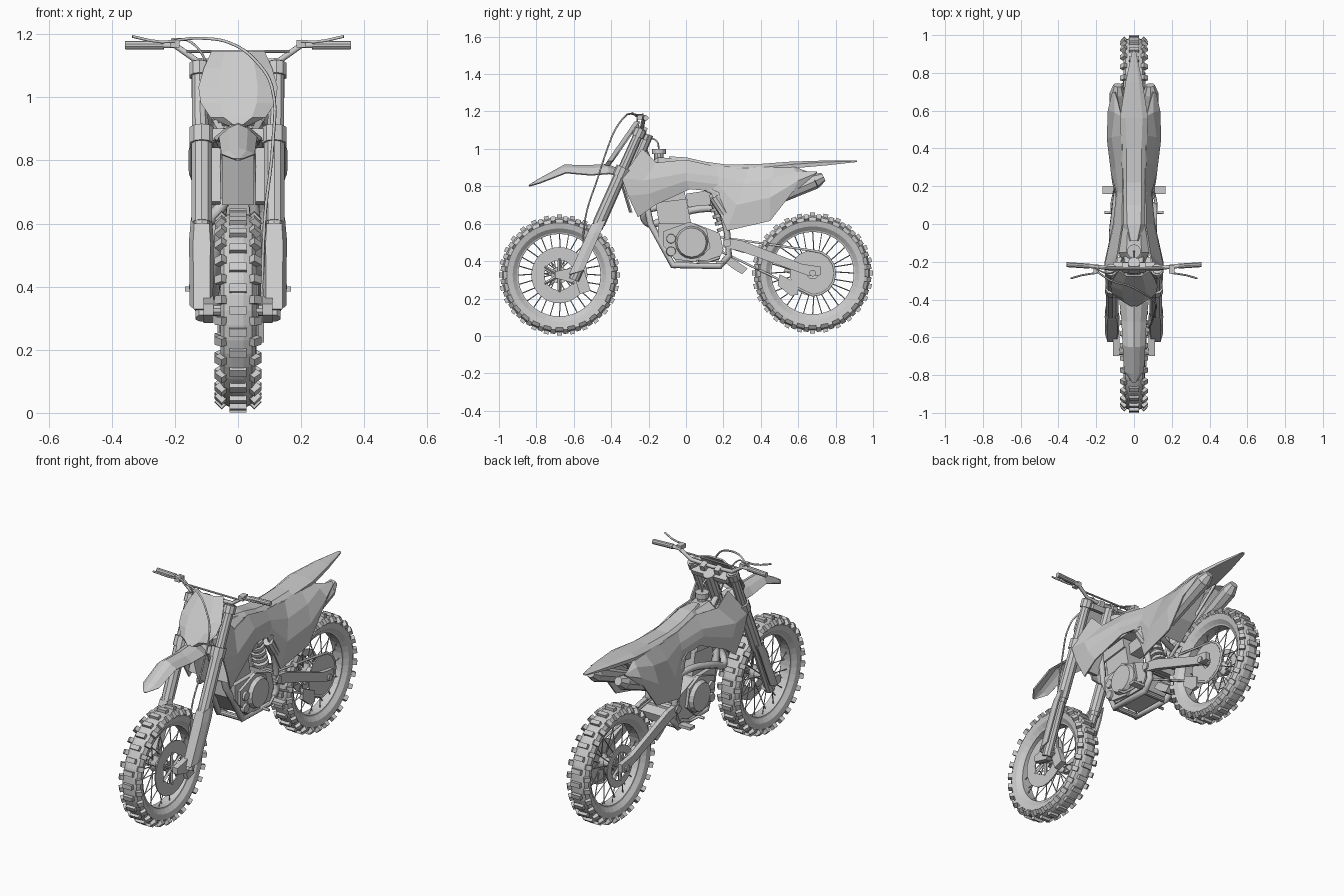
import bpy, bmesh, math
from mathutils import Vector, Matrix

def finish(bm, name, mirror=False, solid=0):
    bmesh.ops.recalc_face_normals(bm, faces=bm.faces)
    me = bpy.data.meshes.new(name)
    bm.to_mesh(me)
    bm.free()
    ob = bpy.data.objects.new(name, me)
    bpy.context.collection.objects.link(ob)
    if solid:
        m = ob.modifiers.new("thickness", 'SOLIDIFY')
        m.thickness, m.offset = solid, 0
    if mirror:
        ob.modifiers.new("mirror", 'MIRROR')
    return ob

def add_tube(bm, a, b, r1, r2=None, n=10):
    a, b = Vector(a), Vector(b)
    d = b - a
    M = Matrix.Translation((a + b) / 2) @ d.to_track_quat('Z', 'Y').to_matrix().to_4x4()
    bmesh.ops.create_cone(bm, cap_ends=True, segments=n, radius1=r1,
                          radius2=r1 if r2 is None else r2, depth=d.length, matrix=M)

def tube(name, a, b, r1, r2=None, n=10, mirror=False):
    bm = bmesh.new()
    add_tube(bm, a, b, r1, r2, n)
    return finish(bm, name, mirror)

def box(name, c, s, tilt=0, mirror=False):
    bm = bmesh.new()
    M = Matrix.Translation(c) @ Matrix.Rotation(tilt, 4, 'X') @ Matrix.Diagonal((*s, 1))
    bmesh.ops.create_cube(bm, size=1, matrix=M)
    return finish(bm, name, mirror)

def plate(name, yz, x0, x1, mirror=False):
    """Side outline extruded across x."""
    bm = bmesh.new()
    f = bm.faces.new([bm.verts.new((x0, y, z)) for y, z in yz])
    g = bmesh.ops.extrude_face_region(bm, geom=[f])['geom']
    bmesh.ops.translate(bm, vec=(x1 - x0, 0, 0), verts=[v for v in g if isinstance(v, bmesh.types.BMVert)])
    return finish(bm, name, mirror)

def grid(name, rows, mirror=False, solid=0.008, closed=False):
    """Skin through rows of points."""
    bm = bmesh.new()
    vs = [[bm.verts.new(p) for p in r] for r in rows]
    n = len(rows[0])
    for a, b in zip(vs, vs[1:]):
        for i in range(n if closed else n - 1):
            j = (i + 1) % n
            bm.faces.new((a[i], a[j], b[j], b[i]))
    if closed:
        bm.faces.new(vs[0])
        bm.faces.new(vs[-1])
    return finish(bm, name, mirror, solid)

def pipe(name, pts, r, mirror=False, smooth=False, cyclic=False):
    cu = bpy.data.curves.new(name, 'CURVE')
    cu.dimensions, cu.bevel_depth, cu.bevel_resolution = '3D', r, 1
    cu.use_fill_caps, cu.resolution_u = True, 5
    sp = cu.splines.new('BEZIER' if smooth else 'POLY')
    if smooth:
        sp.bezier_points.add(len(pts) - 1)
        for bp, p in zip(sp.bezier_points, pts):
            bp.co, bp.handle_left_type, bp.handle_right_type = p, 'AUTO', 'AUTO'
    else:
        sp.points.add(len(pts) - 1)
        for q, p in zip(sp.points, pts):
            q.co = (*p, 1)
    sp.use_cyclic_u = cyclic
    tmp = bpy.data.objects.new("tmp", cu)
    bm = bmesh.new()
    bm.from_mesh(bpy.data.meshes.new_from_object(tmp))
    bpy.data.objects.remove(tmp)
    return finish(bm, name, mirror)

def lathe(name, c, prof, n=40):
    """Closed (x, radius) profile turned about a wheel axle."""
    bm = bmesh.new()
    c = Vector(c)
    rings = [[bm.verts.new(c + Vector((x, r * math.sin(t), r * math.cos(t)))) for x, r in prof]
             for t in (2 * math.pi * k / n for k in range(n))]
    m = len(prof)
    for k in range(n):
        a, b = rings[k], rings[(k + 1) % n]
        for i in range(m):
            j = (i + 1) % m
            bm.faces.new((a[i], a[j], b[j], b[i]))
    return finish(bm, name)

# Wheels
def wheel(tag, c):
    half = [(0.032, 0.228), (0.05, 0.25), (0.056, 0.28), (0.044, 0.299), (0.018, 0.309)]
    lathe(tag + "_tyre", c, half + [(-x, r) for x, r in reversed(half)])
    lathe(tag + "_rim", c, [(0.034, 0.235), (0.03, 0.22), (-0.03, 0.22), (-0.034, 0.235)])
    lathe(tag + "_hub", c, [(0.05, 0.045), (0.045, 0.01), (-0.045, 0.01), (-0.05, 0.045),
                            (-0.03, 0.025), (0.03, 0.025)], 16)
    bm = bmesh.new()
    for k in range(56):
        if k % 2:
            blocks = [(s * 0.055, 0.296, s * 0.8, 0.032, 0.026) for s in (-1, 1)]
        else:
            blocks = [(0, 0.312, 0, 0.055, 0.026)]
        for x, r, tilt, w, l in blocks:
            M = (Matrix.Translation(c) @ Matrix.Rotation(k * math.pi / 28, 4, 'X')
                 @ Matrix.Translation((x, 0, r)) @ Matrix.Rotation(tilt, 4, 'Y')
                 @ Matrix.Diagonal((w, l, 0.022, 1)))
            bmesh.ops.create_cube(bm, size=1, matrix=M)
    finish(bm, tag + "_tread_knobs")
    bm = bmesh.new()
    for k in range(28):
        s, lean = (1 if k % 2 else -1), (0.3 if k % 4 < 2 else -0.3)
        t = k * math.pi / 14
        p = lambda x, r, u: Vector(c) + Vector((x, r * math.sin(u), r * math.cos(u)))
        add_tube(bm, p(s * 0.045, 0.04, t + lean), p(s * 0.008, 0.224, t), 0.003, n=4)
    finish(bm, tag + "_spokes")

FW, RW = (0, -0.677, 0.325), (0, 0.677, 0.336)
wheel("front", FW)
wheel("rear", RW)

# Brake discs, sprocket, axles
def disc(name, c, x, r0, r1):
    lathe(name, c, [(x - 0.003, r0), (x - 0.003, r1), (x + 0.003, r1), (x + 0.003, r0)], 32)
disc("front_brake_disc", FW, 0.056, 0.08, 0.15)
disc("rear_brake_disc", RW, -0.056, 0.075, 0.115)
disc("rear_sprocket", RW, 0.055, 0.03, 0.122)
for tag, c, x, r in (("front", FW, 0.056, 0.09), ("rear", RW, -0.056, 0.08)):
    bm = bmesh.new()
    for k in range(6):
        t = k * math.pi / 3
        add_tube(bm, (x, c[1], c[2]), (x, c[1] + r * math.sin(t), c[2] + r * math.cos(t)), 0.009, n=4)
    finish(bm, tag + "_disc_carrier")
tube("front_axle", (-0.11, *FW[1:]), (0.11, *FW[1:]), 0.018)
tube("rear_axle", (-0.11, *RW[1:]), (0.11, *RW[1:]), 0.018)
box("front_caliper", (0.065, -0.555, 0.285), (0.035, 0.06, 0.11), 0.3)
box("rear_caliper", (-0.065, 0.57, 0.36), (0.035, 0.08, 0.06), -0.3)
plate("chain_guide", [(0.5, 0.33), (0.6, 0.28), (0.6, 0.22), (0.56, 0.215), (0.49, 0.27)], 0.045, 0.065)
arc = [(0.677 + 0.12 * math.sin(a), 0.336 + 0.12 * math.cos(a)) for a in (k * math.pi / 8 for k in range(9))]
pipe("chain", [(0.055, y, z) for y, z in [(0.17, 0.53)] + arc + [(0.18, 0.455), (0.14, 0.49)]], 0.007, cyclic=True)

# Forks and clamps
TILT = -math.atan2(0.365, 0.82)
def fork(z, x=0.115):
    return (x, -0.235 - (1.12 - z) * 0.445, z)
tube("fork_upper", fork(1.11, 0.123), fork(0.58), 0.025, 0.031, 10, True)
tube("fork_sleeve", fork(0.86), fork(0.6), 0.034, 0.034, 10, True)
tube("fork_lower", fork(0.6), fork(0.3, 0.108), 0.026, 0.028, 10, True)
grid("fork_guard", [[(0.115 + dx * w, fork(z)[1] + dy, z + dy * 0.3) for dx, dy in
     ((-0.034, 0.0), (-0.025, -0.04), (0.025, -0.04), (0.036, 0.0), (0.034, 0.035))]
     for z, w in ((0.61, 0.85), (0.55, 1), (0.34, 0.95))], True)
plate("fork_foot", [(-0.58, 0.37), (-0.56, 0.31), (-0.61, 0.285), (-0.70, 0.31), (-0.70, 0.345)], 0.078, 0.11, True)
box("upper_clamp", (0, -0.232, 1.07), (0.22, 0.055, 0.03), TILT)
tube("upper_clamp_ring", fork(1.105, 0.122), fork(1.065, 0.122), 0.034, mirror=True)
box("lower_clamp", (0, -0.335, 0.87), (0.22, 0.06, 0.04), TILT)
tube("lower_clamp_ring", fork(0.9), fork(0.85), 0.041, mirror=True)
tube("steering_head", (0, -0.205, 1.08), (0, -0.3, 0.86), 0.032)

# Handlebar and controls
pipe("handlebar", [(0.355, -0.215, 1.165), (0.2, -0.225, 1.165), (0.13, -0.235, 1.115), (0, -0.235, 1.11)], 0.011, True)
tube("grip", (0.357, -0.215, 1.165), (0.235, -0.223, 1.165), 0.014, mirror=True)
tube("handlebar_crossbar", (-0.165, -0.235, 1.145), (0.165, -0.235, 1.145), 0.005)
box("handlebar_mount", (0.045, -0.232, 1.098), (0.03, 0.04, 0.045), TILT, True)
box("lever_perch", (0.2, -0.24, 1.17), (0.03, 0.045, 0.024), 0, True)
pipe("lever", [(0.2, -0.26, 1.178), (0.24, -0.265, 1.175), (0.28, -0.272, 1.18), (0.335, -0.288, 1.193)], 0.005, True)
pipe("brake_hose", [(-0.2, -0.25, 1.18), (-0.12, -0.3, 1.187), (-0.02, -0.33, 1.17), (0.07, -0.38, 1.1), (0.108, -0.41, 1.03),
     (0.11, -0.47, 0.85), (0.085, -0.54, 0.62), (0.075, -0.55, 0.34)], 0.005, smooth=True)
pipe("throttle_cable", [(-0.21, -0.23, 1.185), (-0.15, -0.26, 1.175), (-0.1, -0.25, 1.11), (-0.06, -0.18, 0.92)], 0.004, smooth=True)

# Number plate and front fender
grid("front_number_plate", [[(s * w, -0.275 - (1.14 - z) * 0.69 + (0.025 if abs(s) == 1 else 0), z)
     for s in (-1, -0.5, 0.5, 1)] for w, z in
     ((0.082, 1.145), (0.107, 1.09), (0.124, 1.03), (0.117, 0.98), (0.085, 0.935), (0.03, 0.912))])
grid("front_fender", [[(-w, y + 0.01, e), (-w * 0.5, y, (e + 2 * z) / 3), (0, y, z), (w * 0.5, y, (e + 2 * z) / 3), (w, y + 0.01, e)]
     for y, z, w, e in ((-0.84, 0.803, 0.012, 0.803), (-0.79, 0.835, 0.05, 0.818), (-0.65, 0.912, 0.058, 0.872),
     (-0.52, 0.91, 0.064, 0.86), (-0.42, 0.915, 0.075, 0.868), (-0.31, 0.87, 0.06, 0.84))])
grid("fender_tail", [[(-0.05, y + 0.01, z), (0, y, z), (0.05, y + 0.01, z)]
     for y, z in ((-0.36, 0.86), (-0.33, 0.76), (-0.3, 0.66))])

# Shrouds and side panels
grid("shroud_and_side_panel", [
    [(0.10, -0.235, 1.0), (0.145, -0.345, 0.845), (0.145, -0.31, 0.75), (0.13, -0.257, 0.635)],
    [(0.085, -0.16, 0.925), (0.153, -0.23, 0.83), (0.152, -0.2, 0.76), (0.13, -0.166, 0.70)],
    [(0.06, 0.0, 0.94), (0.10, 0.0, 0.87), (0.107, 0.0, 0.83), (0.10, 0.02, 0.785)],
    [(0.058, 0.16, 0.905), (0.08, 0.17, 0.85), (0.09, 0.17, 0.81), (0.09, 0.13, 0.775)],
    [(0.058, 0.33, 0.90), (0.095, 0.31, 0.81), (0.118, 0.27, 0.70), (0.112, 0.22, 0.562)],
    [(0.06, 0.47, 0.905), (0.115, 0.46, 0.84), (0.14, 0.45, 0.74), (0.128, 0.45, 0.615)],
    [(0.065, 0.57, 0.905), (0.10, 0.59, 0.875), (0.135, 0.6, 0.83), (0.13, 0.57, 0.77)],
    [(0.085, 0.65, 0.875), (0.10, 0.7, 0.875), (0.115, 0.69, 0.865), (0.115, 0.66, 0.835)]], True)

# Seat, rear fender and tank
grid("seat_and_rear_fender", [[(-w, y, b), (-w, y, z - h), (-w * 0.6, y, z), (w * 0.6, y, z), (w, y, z - h), (w, y, b)]
     for y, z, w, h, b in ((-0.09, 0.96, 0.03, 0.02, 0.9), (0.0, 0.955, 0.06, 0.025, 0.88), (0.1, 0.932, 0.066, 0.03, 0.86),
     (0.22, 0.916, 0.064, 0.02, 0.86), (0.4, 0.92, 0.066, 0.02, 0.87), (0.56, 0.932, 0.075, 0.015, 0.895),
     (0.75, 0.938, 0.045, 0.008, 0.912), (0.915, 0.938, 0.01, 0.003, 0.93))], closed=True, solid=0)
grid("fuel_tank", [[(-w, y, b), (-w, y, z - 0.03), (-w * 0.5, y, z), (w * 0.5, y, z), (w, y, z - 0.03), (w, y, b)]
     for y, z, w, b in ((-0.2, 0.92, 0.06, 0.82), (-0.15, 0.955, 0.08, 0.79), (0.0, 0.945, 0.066, 0.8), (0.12, 0.91, 0.06, 0.82))],
     closed=True, solid=0)
tube("tank_neck", (0, -0.145, 0.93), (0, -0.145, 0.98), 0.026)
tube("tank_cap", (0, -0.145, 0.972), (0, -0.145, 1.0), 0.037, n=12)
pipe("breather_hose", [(0, -0.145, 1.0), (0, -0.155, 1.04), (0, -0.19, 1.055), (0, -0.22, 1.03), (0, -0.235, 0.98)], 0.005, smooth=True)
box("radiator", (0.09, -0.22, 0.76), (0.07, 0.035, 0.2), -0.3, True)
plate("airbox", [(0.25, 0.87), (0.52, 0.88), (0.42, 0.74), (0.32, 0.66), (0.28, 0.72)], -0.06, 0.06)

# Frame
pipe("frame_cradle", [(0.03, -0.25, 0.9), (0.055, -0.19, 0.6), (0.075, -0.07, 0.378), (0.075, 0.18, 0.373), (0.08, 0.23, 0.43),
     (0.085, 0.22, 0.55), (0.085, 0.17, 0.76), (0.03, -0.23, 0.94)], 0.018, True)
pipe("subframe", [(0.06, 0.15, 0.86), (0.06, 0.6, 0.89), (0.07, 0.22, 0.62)], 0.011, True)
for i, y in enumerate((-0.06, 0.17)):
    tube("cradle_crossbar_%d" % i, (-0.075, y, 0.375), (0.075, y, 0.375), 0.015)
plate("swingarm", [(0.2, 0.525), (0.3, 0.51), (0.62, 0.385), (0.72, 0.37), (0.72, 0.325), (0.66, 0.32), (0.3, 0.45), (0.2, 0.475)],
      0.075, 0.1, True)
box("swingarm_bridge", (0, 0.29, 0.475), (0.17, 0.06, 0.05), -0.3)
tube("swingarm_pivot", (-0.11, 0.22, 0.497), (0.11, 0.22, 0.497), 0.022)
tube("shock_body", (0, 0.13, 0.8), (0, 0.2, 0.6), 0.03)
bm = bmesh.new()
for k in range(6):
    a = Vector((0, 0.145, 0.76)).lerp(Vector((0, 0.215, 0.55)), k / 6)
    add_tube(bm, a, a + Vector((0, 0.006, -0.018)), 0.042, n=12)
finish(bm, "shock_spring")
plate("shock_linkage", [(0.2, 0.4), (0.24, 0.42), (0.33, 0.36), (0.3, 0.33), (0.25, 0.36)], -0.03, 0.03)
tube("shock_reservoir", (0.085, 0.15, 0.74), (0.085, 0.21, 0.65), 0.028)

# Engine
plate("crankcase", [(-0.15, 0.6), (0.05, 0.6), (0.18, 0.55), (0.2, 0.46), (0.17, 0.395), (-0.05, 0.395), (-0.15, 0.52)], -0.085, 0.085)
plate("cylinder", [(-0.165, 0.72), (0.0, 0.74), (0.03, 0.59), (-0.14, 0.58)], -0.06, 0.06)
plate("cylinder_head", [(-0.17, 0.77), (-0.01, 0.79), (0.0, 0.73), (-0.17, 0.71)], -0.07, 0.07)
plate("side_cover", [(-0.12, 0.56), (0.02, 0.61), (0.11, 0.57), (0.13, 0.47), (0.05, 0.395), (-0.06, 0.41), (-0.12, 0.48)], 0.08, 0.1, True)
tube("round_cover", (0.09, 0.03, 0.5), (0.122, 0.03, 0.5), 0.092, 0.078, 16, True)
for i, z in enumerate((0.52, 0.452)):
    tube("cover_cap_%d" % i, (0.09, -0.08, z), (0.112, -0.08, z), 0.027, 0.024, 12, True)
plate("throttle_body", [(0.0, 0.76), (0.13, 0.78), (0.13, 0.7), (0.01, 0.69)], -0.035, 0.035)

# Exhaust
pipe("exhaust_header", [(-0.03, -0.15, 0.69), (-0.05, -0.22, 0.66), (-0.1, -0.2, 0.6), (-0.115, -0.08, 0.64),
     (-0.1, 0.08, 0.68), (-0.085, 0.24, 0.68), (-0.09, 0.42, 0.71)], 0.02, smooth=True)
pipe("exhaust_crossover", [(-0.09, 0.22, 0.68), (0, 0.27, 0.66), (0.085, 0.32, 0.68), (0.09, 0.44, 0.715)], 0.018, smooth=True)
tube("silencer", (0.09, 0.4, 0.7), (0.088, 0.69, 0.828), 0.032, 0.042, 8, True)
tube("silencer_tip", (0.088, 0.69, 0.828), (0.086, 0.735, 0.85), 0.042, 0.024, 8, True)

# Foot controls
box("footpeg", (0.13, 0.18, 0.393), (0.075, 0.04, 0.016), 0, True)
pipe("foot_lever", [(0.1, 0.18, 0.42), (0.115, 0.12, 0.4), (0.12, 0.06, 0.4), (0.155, 0.06, 0.4)], 0.008, True)
